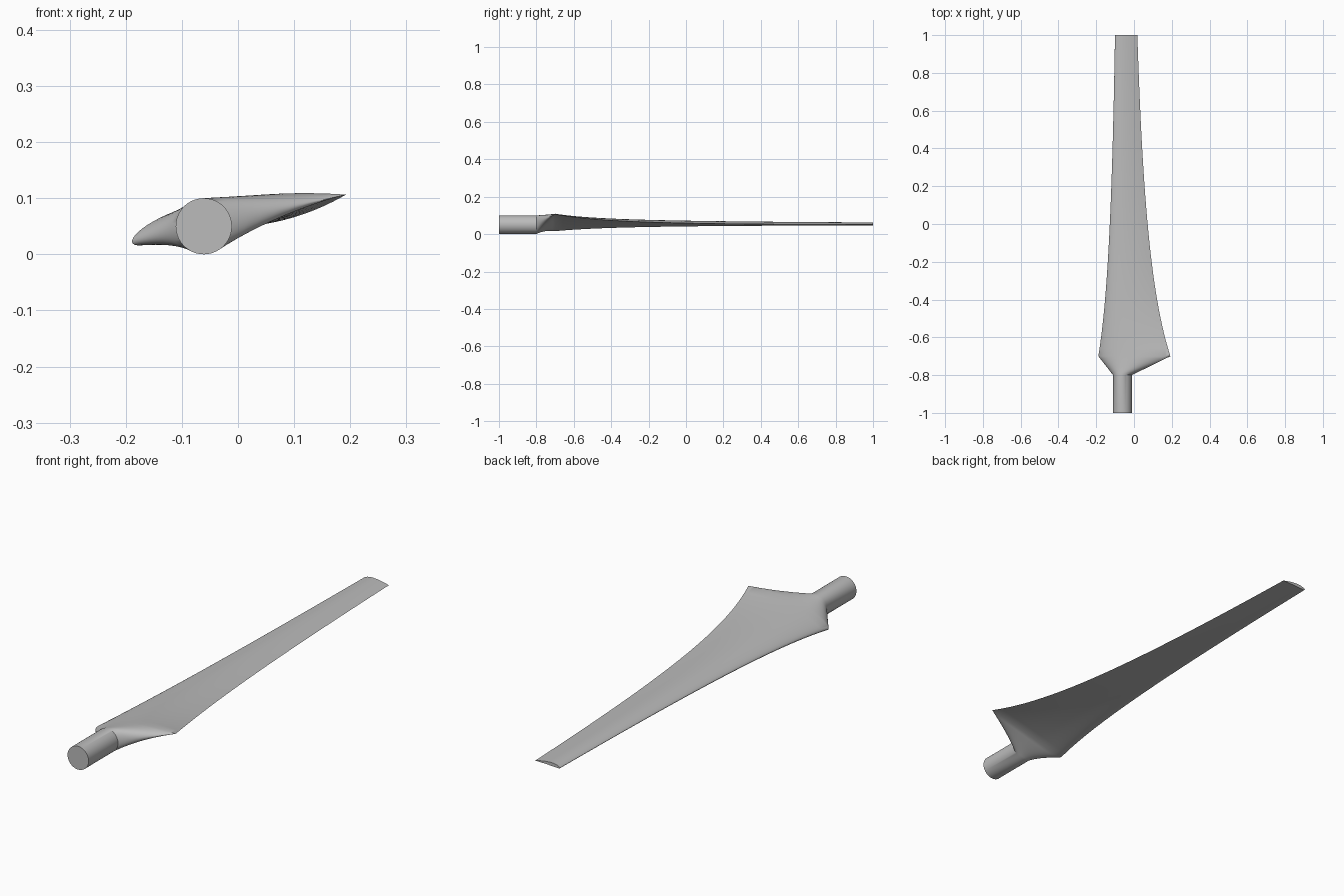
import bpy, bmesh, math

if "Cube" in bpy.data.objects:
    bpy.data.objects.remove(bpy.data.objects["Cube"], do_unlink=True)

AXIS_X, AXIS_Z = -0.061, 0.05     # pitch axis of the blade
ROOT_RADIUS = 0.05
HALF = 32                         # points along each side of a section
PIVOT = 0.335                     # chord fraction on the pitch axis
ROOT_END, SHOULDER, TIP = -0.8, -0.7, 1.0


def chord(y):
    return 0.289 / (y + 1.44)


def twist(y):
    return math.radians(13.3 / (y + 1.44) - 5.45)


def place(u, v, angle, y):
    c, s = math.cos(angle), math.sin(angle)
    return (AXIS_X + u * c - v * s, y, AXIS_Z + u * s + v * c)


def circle(y):
    """Round section, leading point first, over the top and back below."""
    pts = []
    for i in range(2 * HALF):
        a = math.pi * i / HALF
        pts.append(place(-ROOT_RADIUS * math.cos(a), ROOT_RADIUS * math.sin(a),
                         twist(SHOULDER), y))
    return pts


def airfoil(y, camber=0.046, peak=0.4, thick=0.12):
    """Cambered wing section with matching point order."""
    pts = []
    for i in range(2 * HALF):
        a = math.pi * i / HALF
        x = (1 - math.cos(a)) / 2
        half = 5 * thick * (0.2969 * math.sqrt(max(x, 0)) - 0.126 * x
                            - 0.3516 * x**2 + 0.2843 * x**3 - 0.1036 * x**4)
        if x < peak:
            mid = camber / peak**2 * (2 * peak * x - x * x)
        else:
            mid = camber / (1 - peak)**2 * (1 - 2 * peak + 2 * peak * x - x * x)
        side = 1 if i <= HALF else -1
        pts.append(place((x - PIVOT) * chord(y), (mid + side * half) * chord(y),
                         twist(y), y))
    return pts


def blend(a, b, t):
    return [tuple(p + (q - p) * t for p, q in zip(m, n)) for m, n in zip(a, b)]


def loft(name, sections, material):
    bm = bmesh.new()
    rings = [[bm.verts.new(p) for p in s] for s in sections]
    n = len(rings[0])
    for a, b in zip(rings, rings[1:]):
        for i in range(n):
            j = (i + 1) % n
            bm.faces.new((a[i], a[j], b[j], b[i]))
    bm.faces.new(rings[0])
    bm.faces.new(rings[-1])
    bmesh.ops.recalc_face_normals(bm, faces=bm.faces)
    mesh = bpy.data.meshes.new(name)
    bm.to_mesh(mesh)
    bm.free()
    mesh.materials.append(material)
    obj = bpy.data.objects.new(name, mesh)
    bpy.context.collection.objects.link(obj)
    bpy.ops.object.select_all(action="DESELECT")
    obj.select_set(True)
    bpy.context.view_layer.objects.active = obj
    bpy.ops.object.shade_smooth_by_angle(angle=math.radians(30))
    return obj


# Plain grey finish
grey = bpy.data.materials.new("plain_grey")
grey.use_nodes = True
colour = (0.5, 0.5, 0.5, 1)
grey.diffuse_color = colour
grey.node_tree.nodes["Principled BSDF"].inputs["Base Color"].default_value = colour

# Round root, ruled shoulder, then the tapering twisted wing
sections = [circle(-1.0), circle(ROOT_END)]
STEPS = 8
for k in range(1, STEPS):
    t = k / STEPS
    y = ROOT_END + (SHOULDER - ROOT_END) * t
    sections.append(blend(circle(ROOT_END), airfoil(SHOULDER), t))
SPANS = 40
for k in range(SPANS + 1):
    sections.append(airfoil(SHOULDER + (TIP - SHOULDER) * k / SPANS))
loft("rotor_blade", sections, grey)
